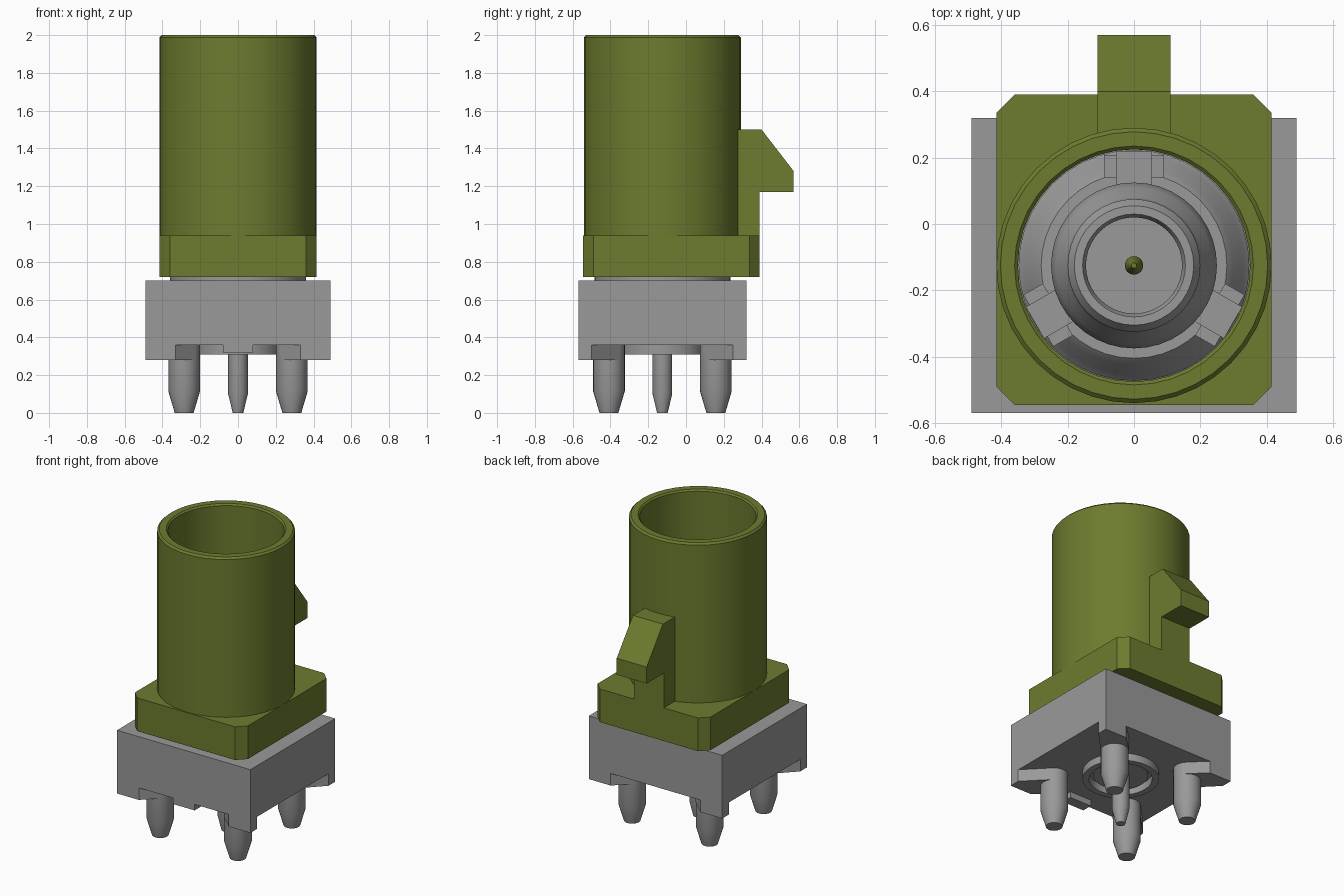
import bpy, bmesh, math
from mathutils import Matrix

if "Cube" in bpy.data.objects:
    bpy.data.objects.remove(bpy.data.objects["Cube"])

CY = -0.125          # y of the connector axis
SEG = 40


def material(name, rgb):
    m = bpy.data.materials.new(name)
    m.diffuse_color = (*rgb, 1)
    m.use_nodes = True
    m.node_tree.nodes["Principled BSDF"].inputs["Base Color"].default_value = m.diffuse_color
    return m


GREEN = material("olive green", (0.15, 0.20, 0.028))
GREY = material("mid grey", (0.32, 0.32, 0.32))


def finish(bm, name, mat, smooth=False):
    bmesh.ops.recalc_face_normals(bm, faces=bm.faces)
    me = bpy.data.meshes.new(name)
    bm.to_mesh(me)
    bm.free()
    ob = bpy.data.objects.new(name, me)
    bpy.context.collection.objects.link(ob)
    me.materials.append(mat)
    if smooth:
        bpy.ops.object.select_all(action='DESELECT')
        ob.select_set(True)
        bpy.context.view_layer.objects.active = ob
        bpy.ops.object.shade_smooth_by_angle(angle=math.radians(30))
    return ob


def lathe(name, profile, mat, x=0, y=CY, closed=False, seg=SEG):
    """Spin (radius, z) points around a vertical axis at x, y."""
    bm = bmesh.new()
    vs = [bm.verts.new((r, 0, z)) for r, z in profile]
    es = [bm.edges.new(p) for p in zip(vs, vs[1:])]
    if closed:
        es.append(bm.edges.new((vs[-1], vs[0])))
    bmesh.ops.spin(bm, geom=vs + es, axis=(0, 0, 1), cent=(0, 0, 0),
                   angle=math.tau, steps=seg, use_merge=True)
    bmesh.ops.remove_doubles(bm, verts=bm.verts, dist=1e-5)
    bmesh.ops.translate(bm, verts=bm.verts, vec=(x, y, 0))
    return finish(bm, name, mat, True)


def extrude(name, points, vec, mat):
    """Extrude a flat polygon of 3D points along vec."""
    bm = bmesh.new()
    face = bm.faces.new([bm.verts.new(p) for p in points])
    new = bmesh.ops.extrude_face_region(bm, geom=[face], use_keep_orig=True)["geom"]
    bmesh.ops.translate(bm, vec=vec,
                        verts=[g for g in new if isinstance(g, bmesh.types.BMVert)])
    return finish(bm, name, mat)


def box(name, lo, hi, mat, turn=0):
    """Box between two corners, turned around the connector axis."""
    ob = extrude(name, [(lo[0], lo[1], lo[2]), (hi[0], lo[1], lo[2]),
                        (hi[0], hi[1], lo[2]), (lo[0], hi[1], lo[2])],
                 (0, 0, hi[2] - lo[2]), mat)
    if turn:
        ob.data.transform(Matrix.Translation((0, CY, 0)) @ Matrix.Rotation(turn, 4, 'Z')
                          @ Matrix.Translation((0, -CY, 0)))
    return ob


# Base block with a small front tab and an underside collar
box("base_block", (-0.49, -0.57, 0.36), (0.49, 0.32, 0.70), GREY)
box("base_front_tab", (-0.08, -0.57, 0.32), (0.08, -0.50, 0.36), GREY)
lathe("base_collar", [(0.23, 0.37), (0.23, 0.31), (0.19, 0.31), (0.19, 0.37)], GREY, closed=True)
lathe("base_collar_plug", [(0, 0.37), (0.165, 0.37), (0.165, 0.335), (0, 0.335)], GREY)

# Four corner feet with tapered pegs
for sx, side in ((1, "right"), (-1, "left")):
    for sy, end in ((1, "back"), (-1, "front")):
        plan = [(0.49, 0.445), (0.49, 0.375), (0.345, 0.225), (0.225, 0.345), (0.33, 0.445)]
        extrude(f"foot_{end}_{side}", [(sx * x, CY + sy * y, 0.28) for x, y in plan],
                (0, 0, 0.08), GREY)
        lathe(f"peg_{end}_{side}", [(0.084, 0.36), (0.084, 0.115), (0.05, 0), (0, 0)],
              GREY, sx * 0.285, CY + sy * 0.283, seg=24)
lathe("centre_pin", [(0.052, 0.36), (0.052, 0.10), (0.028, 0), (0, 0)], GREY, seg=24)

# Grey insert: neck, sloped collar, inner barrel and its bore
lathe("inner_barrel", [
    (0, 0.70), (0.36, 0.70), (0.36, 0.72), (0.348, 0.725), (0.348, 0.95), (0.33, 0.97),
    (0.30, 1.03), (0.28, 1.05), (0.25, 1.05), (0.25, 1.24), (0.235, 1.30),
    (0.205, 1.34), (0.20, 1.36), (0.20, 1.50), (0.18, 1.53), (0.155, 1.53),
    (0.145, 1.51), (0.145, 1.0), (0, 1.0)], GREY)
for i in range(3):
    a = i * math.tau / 3
    box(f"rib_{i + 1}", (-0.055, CY + 0.24, 0.95), (0.055, CY + 0.345, 1.10), GREY, a)
    box(f"rib_shoulder_{i + 1}", (-0.09, CY + 0.265, 0.95), (0.09, CY + 0.333, 1.07), GREY, a)

# Pointed centre contact
lathe("centre_contact", [(0.028, 1.0), (0.028, 1.36), (0.008, 1.42), (0, 1.42)], GREEN, seg=16)

# Green housing: tube, chamfered flange with bore, and latch
lathe("housing_tube", [(0.415, 0.73), (0.415, 1.988), (0.403, 2.0), (0.36, 2.0),
                       (0.35, 1.99), (0.35, 0.73)], GREEN, closed=True)
X, Y0, Y1, C = 0.415, -0.545, 0.39, 0.055
flange = extrude("housing_flange", [(x, y, 0.72) for x, y in (
    (-X + C, Y0), (X - C, Y0), (X, Y0 + C), (X, Y1 - C),
    (X - C, Y1), (-X + C, Y1), (-X, Y1 - C), (-X, Y0 + C))], (0, 0, 0.22), GREEN)
cutter = lathe("flange_bore_cutter", [(0, 0.6), (0.352, 0.6), (0.352, 1.1), (0, 1.1)], GREEN)
cutter.hide_render = True
cutter.hide_set(True)
bore = flange.modifiers.new("bore", 'BOOLEAN')
bore.operation = 'DIFFERENCE'
bore.object = cutter

extrude("housing_latch", [(-0.11, y, z) for y, z in (
    (0.25, 0.93), (0.39, 0.93), (0.39, 1.17), (0.57, 1.17),
    (0.57, 1.28), (0.40, 1.50), (0.25, 1.50))], (0.22, 0, 0), GREEN)
